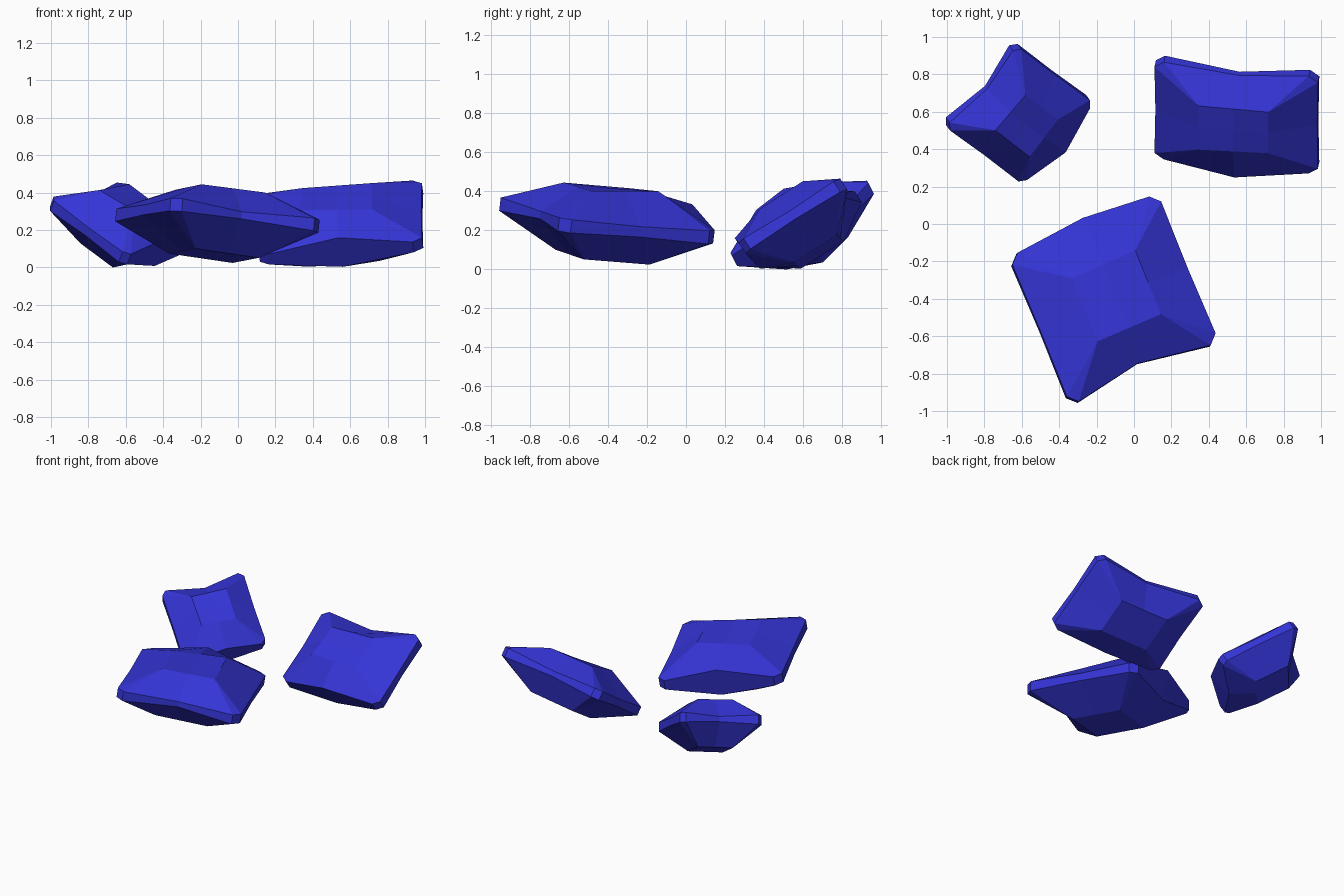
import bpy
import bmesh
from mathutils import Vector

if "Cube" in bpy.data.objects:
    bpy.data.objects.remove(bpy.data.objects["Cube"])

blue = bpy.data.materials.new("deep_blue")
blue.diffuse_color = (0.035, 0.035, 0.68, 1)
blue.use_nodes = True
blue.node_tree.nodes["Principled BSDF"].inputs["Base Color"].default_value = blue.diffuse_color

CORNERS = [(-1, -1), (1, -1), (1, 1), (-1, 1)]     # counter-clockwise
TOP_H = [0.83, 0.86, 1.0, 0.82]                    # plateau corner heights
# middle of each side: (u, v upper, v lower, h upper, h lower)
MIDS = [((-0.03, -0.9), (-0.03, -0.9), 0.10, -0.10),   # notched side
        ((1.05, 0), (1.05, 0), 0.14, -0.14),
        ((0.0, 1.13), (0.0, 1.04), 0.62, -0.50),       # bulging side
        ((-1.05, 0), (-1.05, 0), 0.14, -0.14)]


def half(bm, side):
    """Rim and plateau of one half of the stone; returns its rim loop."""
    rim, inner = [], []
    for i, (u, v) in enumerate(CORNERS):
        # clipped corner, then the middle of the side that follows
        pair = [(u * 1.06, v * 0.94), (u * 0.94, v * 1.06)]
        if i % 2:
            pair.reverse()
        if i in (0, 1, 2, 3):
            h = 0.18 * side
            for p in pair:
                rim.append(bm.verts.new((*p, h)))
        m = MIDS[i]
        p, h = (m[0], m[2]) if side > 0 else (m[1], m[3])
        rim.append(bm.verts.new((*p, h)))
        h = TOP_H[i] if side > 0 else -1.0
        inner.append(bm.verts.new((u * 0.45, v * 0.45, h)))
    mids = [bm.verts.new((inner[i].co + inner[(i + 1) % 4].co) / 2) for i in range(4)]
    centre = bm.verts.new(sum((v.co for v in inner), Vector()) / 4)
    for i in range(4):
        j = (i + 1) % 4
        a, b, m, nxt = rim[3 * i], rim[3 * i + 1], rim[3 * i + 2], rim[3 * j]
        bm.faces.new((a, b, inner[i]))
        bm.faces.new((b, m, mids[i], inner[i]))
        bm.faces.new((m, nxt, inner[j], mids[i]))
        bm.faces.new((centre, mids[i - 1], inner[i], mids[i]))
    return rim


def stone(name, centre, u_axis, v_axis, thickness):
    """Same stone shape placed by its two flat half-axes and half thickness."""
    bm = bmesh.new()
    top, bottom = half(bm, 1), half(bm, -1)
    for i in range(12):
        j = (i + 1) % 12
        bm.faces.new((bottom[i], bottom[j], top[j], top[i]))
    c, u, v = Vector(centre), Vector(u_axis), Vector(v_axis)
    w = u.cross(v).normalized() * thickness
    for vert in bm.verts:
        p = vert.co.copy()
        vert.co = c + u * p.x + v * p.y + w * p.z
    bmesh.ops.recalc_face_normals(bm, faces=bm.faces)
    mesh = bpy.data.meshes.new(name)
    bm.to_mesh(mesh)
    bm.free()
    mesh.materials.append(blue)
    ob = bpy.data.objects.new(name, mesh)
    bpy.context.collection.objects.link(ob)


stone("large_stone", (-0.11, -0.405, 0.25), (0.375, 0.16, -0.055), (-0.155, 0.375, -0.03), 0.19)
stone("tilted_stone", (0.55, 0.585, 0.24), (-0.412, 0.04, -0.035), (0.0, -0.245, -0.155), 0.18)
stone("small_stone", (-0.62, 0.595, 0.235), (-0.18, -0.205, -0.04), (0.195, -0.145, -0.145), 0.18)
